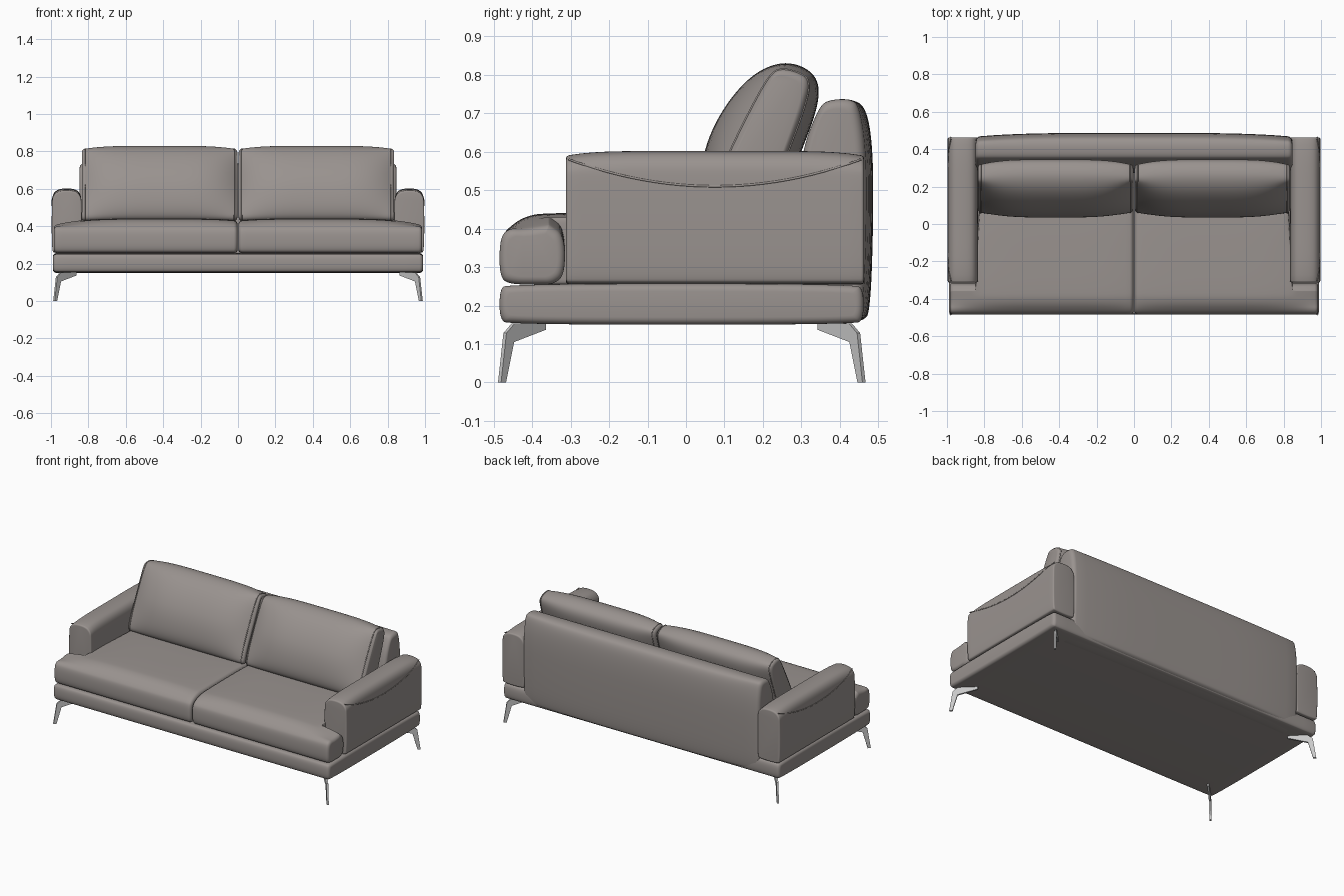
import bpy, bmesh, math

default = bpy.data.objects.get("Cube")
if default:
    bpy.data.objects.remove(default, do_unlink=True)


def material(name, rgb, metallic=0.0):
    mat = bpy.data.materials.new(name)
    mat.use_nodes = True
    mat.diffuse_color = (*rgb, 1)
    shader = mat.node_tree.nodes["Principled BSDF"]
    shader.inputs["Base Color"].default_value = (*rgb, 1)
    shader.inputs["Roughness"].default_value = 0.6
    return mat


LEATHER = material("taupe leather", (0.32, 0.29, 0.275))
METAL = material("light grey metal", (0.58, 0.58, 0.58))


def soften(points, rounds=3):
    """Round a closed control polygon by corner cutting."""
    for _ in range(rounds):
        cut = []
        for p, q in zip(points, points[1:] + points[:1]):
            cut.append(tuple(0.75 * a + 0.25 * b for a, b in zip(p, q)))
            cut.append(tuple(0.25 * a + 0.75 * b for a, b in zip(p, q)))
        points = cut
    return points


def finish(name, bm, mat, mirror=False):
    bmesh.ops.recalc_face_normals(bm, faces=bm.faces)
    mesh = bpy.data.meshes.new(name)
    bm.to_mesh(mesh)
    bm.free()
    mesh.materials.append(mat)
    obj = bpy.data.objects.new(name, mesh)
    bpy.context.collection.objects.link(obj)
    if mirror:
        obj.modifiers.new("Mirror", 'MIRROR').use_mirror_merge = False
    bpy.ops.object.select_all(action='DESELECT')
    obj.select_set(True)
    bpy.context.view_layer.objects.active = obj
    bpy.ops.object.shade_smooth_by_angle(angle=math.radians(40))
    return obj


def loft(name, profile, start, end, radius, along_y=False, mirror=False, steps=24):
    """Sweep a softened profile between two ends, rounding both ends."""
    sections = []
    arc = [math.pi / 2 * k / 5 for k in range(5)]
    for a in arc:
        sections.append((start + radius * (1 - math.cos(a)), radius * (1 - math.sin(a))))
    inner = end - start - 2 * radius
    sections += [(start + radius + inner * k / steps, 0) for k in range(steps + 1)]
    for a in reversed(arc):
        sections.append((end - radius * (1 - math.cos(a)), radius * (1 - math.sin(a))))

    bm = bmesh.new()
    rings = []
    for s, inset in sections:
        pts = soften(profile(s))
        axes = []
        for values in zip(*pts):
            mid, half = (max(values) + min(values)) / 2, (max(values) - min(values)) / 2
            axes.append([mid + (v - mid) * (half - inset) / half for v in values])
        rings.append([bm.verts.new((a, s, b) if along_y else (s, a, b))
                      for a, b in zip(*axes)])
    count = len(rings[0])
    for r0, r1 in zip(rings, rings[1:]):
        for i in range(count):
            j = (i + 1) % count
            bm.faces.new((r0[i], r0[j], r1[j], r1[i]))
    bm.faces.new(rings[0])
    bm.faces.new(rings[-1])
    return finish(name, bm, LEATHER, mirror)


def piping(name, paths, closed):
    """Thin raised seams, repeated on both sides."""
    curve = bpy.data.curves.new(name, 'CURVE')
    curve.dimensions = '3D'
    curve.bevel_depth = 0.003
    curve.bevel_resolution = 1
    for path in paths:
        for side in (-1, 1):
            spline = curve.splines.new('POLY')
            spline.points.add(len(path) - 1)
            for point, (x, y, z) in zip(spline.points, path):
                point.co = (side * x, y, z, 1)
            spline.use_cyclic_u = closed
    curve.materials.append(LEATHER)
    bpy.context.collection.objects.link(bpy.data.objects.new(name, curve))


# Low platform under everything
def base_profile(x):
    return [(-.46, .15), (-.485, .165), (-.485, .24), (-.465, .257),
            (.44, .257), (.462, .24), (.462, .165), (.44, .15)]


# Seat cushion, wider in front of the arm
def seat_profile(x):
    top = .442 - .035 * ((x - .42) / .56) ** 4
    rear = .2 if x < .835 else -.315
    return [(-.38, .255), (-.46, .255), (-.485, .275), (-.485, .37), (-.465, .40),
            (-.42, top - .01), (-.36, top), (rear - .04, top), (rear, top - .03),
            (rear, .28), (rear - .03, .255)]


# Leaning back cushion, flat at its ends and full in the middle
CUSHION_END = [(.12, .43), (.055, .43), (.075, .50), (.135, .62), (.185, .72),
               (.22, .79), (.24, .815), (.29, .805), (.32, .785), (.305, .72),
               (.26, .60), (.21, .47), (.18, .43)]
CUSHION_MIDDLE = [(.12, .43), (.05, .43), (.03, .50), (.05, .62), (.10, .72),
                  (.17, .80), (.24, .833), (.30, .826), (.345, .79), (.345, .72),
                  (.30, .60), (.25, .47), (.20, .43)]


def cushion_profile(x):
    full = 1 - min(1, abs(x - .42) / .415) ** 4
    return [tuple(a + (b - a) * full for a, b in zip(p, q))
            for p, q in zip(CUSHION_END, CUSHION_MIDDLE)]


# Backrest shell, slightly bowed to the rear
def backrest_profile(x):
    bow = .02 * (x / .845) ** 4
    return [(.28, .152), (.27, .35), (.30, .60), (.345, .715), (.37, .735),
            (.43, .738), (.47 - bow, .715), (.487 - bow, .60), (.487 - bow, .40),
            (.48 - bow, .20), (.465 - bow, .152)]


# Arm with a rounded top that drops a little at its ends
def arm_profile(y):
    top = .602 - .012 * abs((y - .075) / .385) ** 6
    return [(.835, .27), (.85, .255), (.98, .255), (.996, .27), (.996, .53),
            (.988, top - .025), (.955, top), (.875, top), (.843, top - .025), (.835, .53)]


loft("base", base_profile, -.99, .99, .02)
loft("backrest", backrest_profile, -.847, .847, .025)
loft("seat_cushions", seat_profile, .003, .985, .02, mirror=True, steps=40)
loft("back_cushions", cushion_profile, .004, .835, .015, mirror=True)
loft("arms", arm_profile, -.312, .463, .008, along_y=True, mirror=True)

# Seams on the cushions and arms
piping("back_cushion_seams",
       [[(x, y, z) for y, z in soften(cushion_profile(x))] for x in (.02, .819)], True)
arm_seam = []
for k in range(25):
    v = k / 12 - 1
    z = .51 + .07 * v * v
    arm_seam.append((.994 - 6 * max(0, z - .53) ** 2, .075 + .38 * v, z))
piping("arm_seams", [arm_seam], False)

# Bent blade legs, set diagonally at the corners
LEG = [(0, 0), (.013, 0), (.034, .105), (.117, .137), (.117, .153),
       (.035, .153), (.014, .128)]


def leg(name, foot_y, side_y):
    bm = bmesh.new()
    faces = []
    for t in (-.004, .004):
        faces.append([bm.verts.new((.984 - d + t, side_y * (foot_y - d - t), z))
                      for d, z in LEG])
    for i in range(len(LEG)):
        j = (i + 1) % len(LEG)
        bm.faces.new((faces[0][i], faces[0][j], faces[1][j], faces[1][i]))
    for face in faces:
        bm.faces.new(face)
    finish(name, bm, METAL, mirror=True)


leg("front_legs", .485, -1)
leg("rear_legs", .463, 1)
